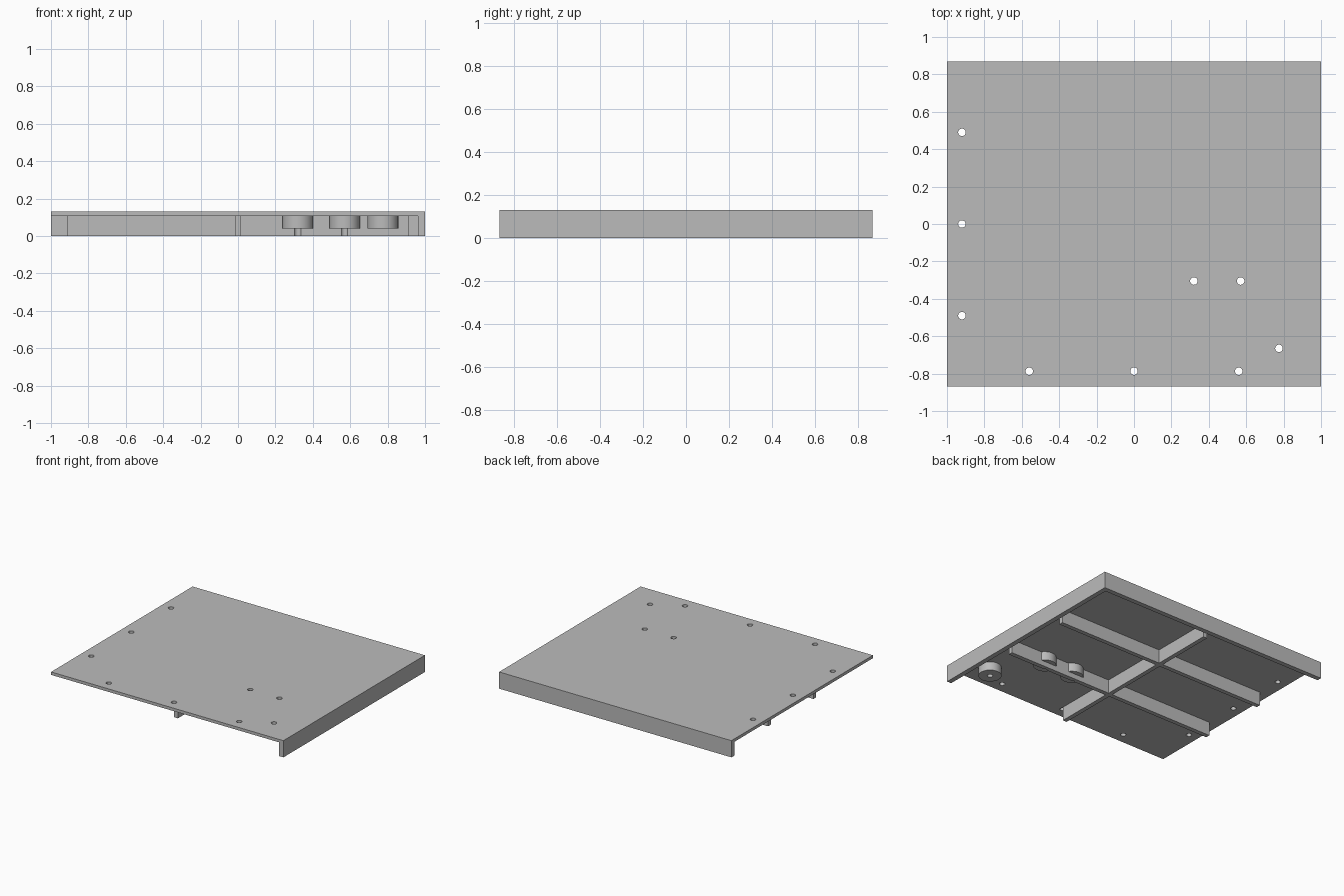
import bpy
import bmesh
from mathutils import Matrix, Vector

cube = bpy.data.objects.get("Cube")
if cube:
    bpy.data.objects.remove(cube, do_unlink=True)

grey = bpy.data.materials.new("plain grey")
grey.use_nodes = True
colour = (0.5, 0.5, 0.5, 1)
grey.diffuse_color = colour
grey.node_tree.nodes["Principled BSDF"].inputs["Base Color"].default_value = colour

HX, HY = 1.0, 0.87          # half extents
UNDER, TOP = 0.107, 0.13    # underside and top of the panel
LIP, RIB = 0.037, 0.034     # wall thicknesses


def finish(name, bm):
    mesh = bpy.data.meshes.new(name)
    bm.to_mesh(mesh)
    bm.free()
    mesh.materials.append(grey)
    obj = bpy.data.objects.new(name, mesh)
    bpy.context.collection.objects.link(obj)
    return obj


def box(name, low, high):
    low, high = Vector(low), Vector(high)
    bm = bmesh.new()
    place = Matrix.Translation((low + high) / 2) @ Matrix.Diagonal((*(high - low), 1))
    bmesh.ops.create_cube(bm, size=1, matrix=place)
    return finish(name, bm)


def cylinders(name, spots, radius, low, high, sides):
    bm = bmesh.new()
    for x, y in spots:
        bmesh.ops.create_cone(bm, cap_ends=True, segments=sides, radius1=radius,
                              radius2=radius, depth=high - low,
                              matrix=Matrix.Translation((x, y, (low + high) / 2)))
    return finish(name, bm)


def select(obj):
    bpy.ops.object.select_all(action='DESELECT')
    obj.select_set(True)
    bpy.context.view_layer.objects.active = obj


def combine(obj, tool, operation):
    select(obj)
    mod = obj.modifiers.new("combine", 'BOOLEAN')
    mod.operation = operation
    mod.solver = 'EXACT'
    mod.object = tool
    bpy.ops.object.modifier_apply(modifier=mod.name)


# Top panel with downturned lips on the back and left sides
panel = box("top_panel", (-HX, -HY, UNDER), (HX, HY, TOP))
box("left_lip", (HX - LIP, -HY, 0), (HX, HY, UNDER))
box("back_lip", (-HX, HY - LIP, 0), (HX - LIP, HY, UNDER))

# Crossed stiffening ribs under the panel
ribs = box("stiffening_ribs", (-RIB / 2, -0.763, 0), (RIB / 2, 0.785, UNDER))
for y in (-0.277, 0.28):
    rib = box("cross_rib", (-0.915, y - RIB / 2, 0), (0.912, y + RIB / 2, UNDER))
    combine(ribs, rib, 'UNION')
    bpy.data.objects.remove(rib, do_unlink=True)

# Round bosses under the panel
boss_spots = [(0.32, -0.305), (0.57, -0.305), (0.775, -0.665)]
bosses = cylinders("round_bosses", boss_spots, 0.082, 0.04, UNDER, 48)

# Screw holes along two edges and through the bosses
edge_spots = [(-0.92, 0.49 * i) for i in (-1, 0, 1)]
edge_spots += [(0.56 * i, -0.787) for i in (-1, 0, 1)]
drill = cylinders("hole_drill", edge_spots + boss_spots, 0.02, -0.05, 0.2, 32)
for part in (panel, ribs, bosses):
    combine(part, drill, 'DIFFERENCE')
    select(part)
    bpy.ops.object.shade_smooth_by_angle()
bpy.data.objects.remove(drill, do_unlink=True)
